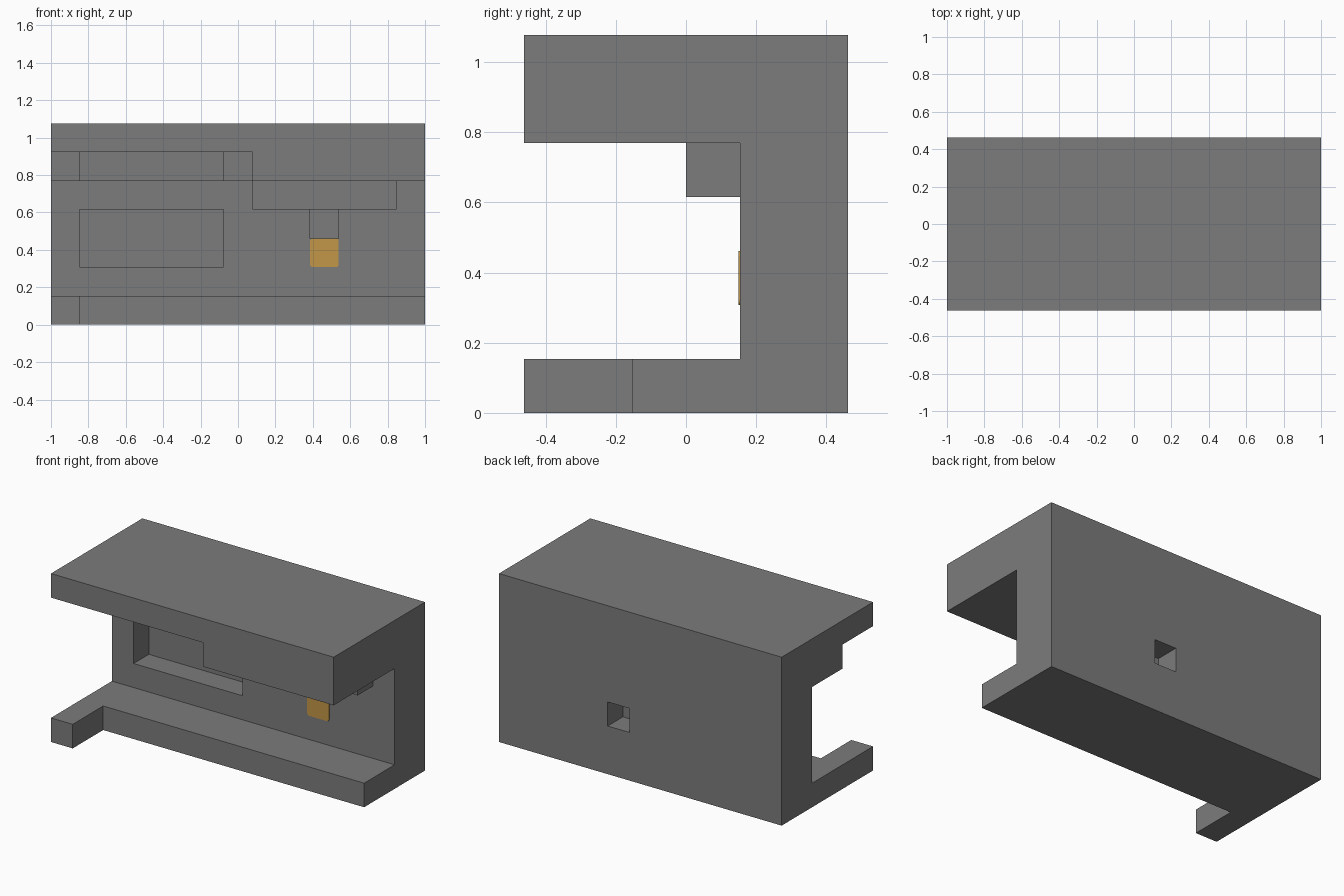
import bpy
import bmesh
from mathutils import Vector

cube = bpy.data.objects.get("Cube")
if cube:
    bpy.data.objects.remove(cube, do_unlink=True)

# The model sits on a grid of equal modules: 13 wide, 6 deep, 7 high
U = 2 / 13
SIZE = (13, 6, 7)
OUT = 0.5  # overshoot of cutters past the outer faces


def material(name, color):
    mat = bpy.data.materials.new(name)
    mat.use_nodes = True
    mat.diffuse_color = (*color, 1)
    mat.node_tree.nodes["Principled BSDF"].inputs["Base Color"].default_value = (*color, 1)
    return mat


grey = material("mid_grey", (0.2, 0.2, 0.2))
amber = material("amber", (0.54, 0.31, 0.064))


def box(name, low, high, mat):
    """Box between two corners given in modules."""
    bm = bmesh.new()
    bmesh.ops.create_cube(bm, size=1)
    low, high = Vector(low), Vector(high)
    origin = Vector((SIZE[0] / 2, SIZE[1] / 2, 0))
    for v in bm.verts:
        v.co = ((low + high) / 2 - origin + v.co * (high - low)) * U
    mesh = bpy.data.meshes.new(name)
    bm.to_mesh(mesh)
    bm.free()
    mesh.materials.append(mat)
    obj = bpy.data.objects.new(name, mesh)
    bpy.context.collection.objects.link(obj)
    return obj


def carve(target, cutters):
    """Cut every box out of the target, then discard the cutters."""
    helpers = []
    for name, low, high in cutters:
        helper = box(name, low, high, grey)
        helper.hide_render = True
        helpers.append(helper)
        mod = target.modifiers.new(name, "BOOLEAN")
        mod.operation = "DIFFERENCE"
        mod.solver = "EXACT"
        mod.object = helper
    bpy.context.view_layer.update()
    graph = bpy.context.evaluated_depsgraph_get()
    target.data = bpy.data.meshes.new_from_object(target.evaluated_get(graph))
    target.modifiers.clear()
    for helper in helpers:
        bpy.data.objects.remove(helper, do_unlink=True)


# Solid housing with the open bay, niches and holes cut out
housing = box("housing", (0, 0, 0), SIZE, grey)
carve(housing, [
    ("open_bay", (-OUT, -OUT, 1), (13 + OUT, 4, 5)),
    ("raised_ceiling", (-OUT, -OUT, 4.5), (7, 2, 6)),
    ("ledge_niche", (1, 1.5, 4.5), (6, 3, 6)),
    ("floor_setback", (1, -OUT, -OUT), (13 + OUT, 2, 1.5)),
    ("wall_window", (1, 3.5, 2), (6, 5, 4)),
    ("wall_slot", (9, 3.5, 3), (10, 5, 4)),
    ("back_hole", (7, 5, 2), (8, 6 + OUT, 3)),
])

# Lip hanging below the lower ceiling
box("hanging_lip", (7, 3, 4), (12, 4, 5), grey)

# Amber lamp plate with rounded corners on the inner wall
lamp = box("lamp_plate", (9, 3.97, 2), (10, 4, 3), amber)
bm = bmesh.new()
bm.from_mesh(lamp.data)
corners = [e for e in bm.edges
           if abs((e.verts[0].co - e.verts[1].co).normalized().y) > 0.9]
bmesh.ops.bevel(bm, geom=corners, offset=0.015, segments=3, profile=0.5, affect="EDGES")
bm.to_mesh(lamp.data)
bm.free()
